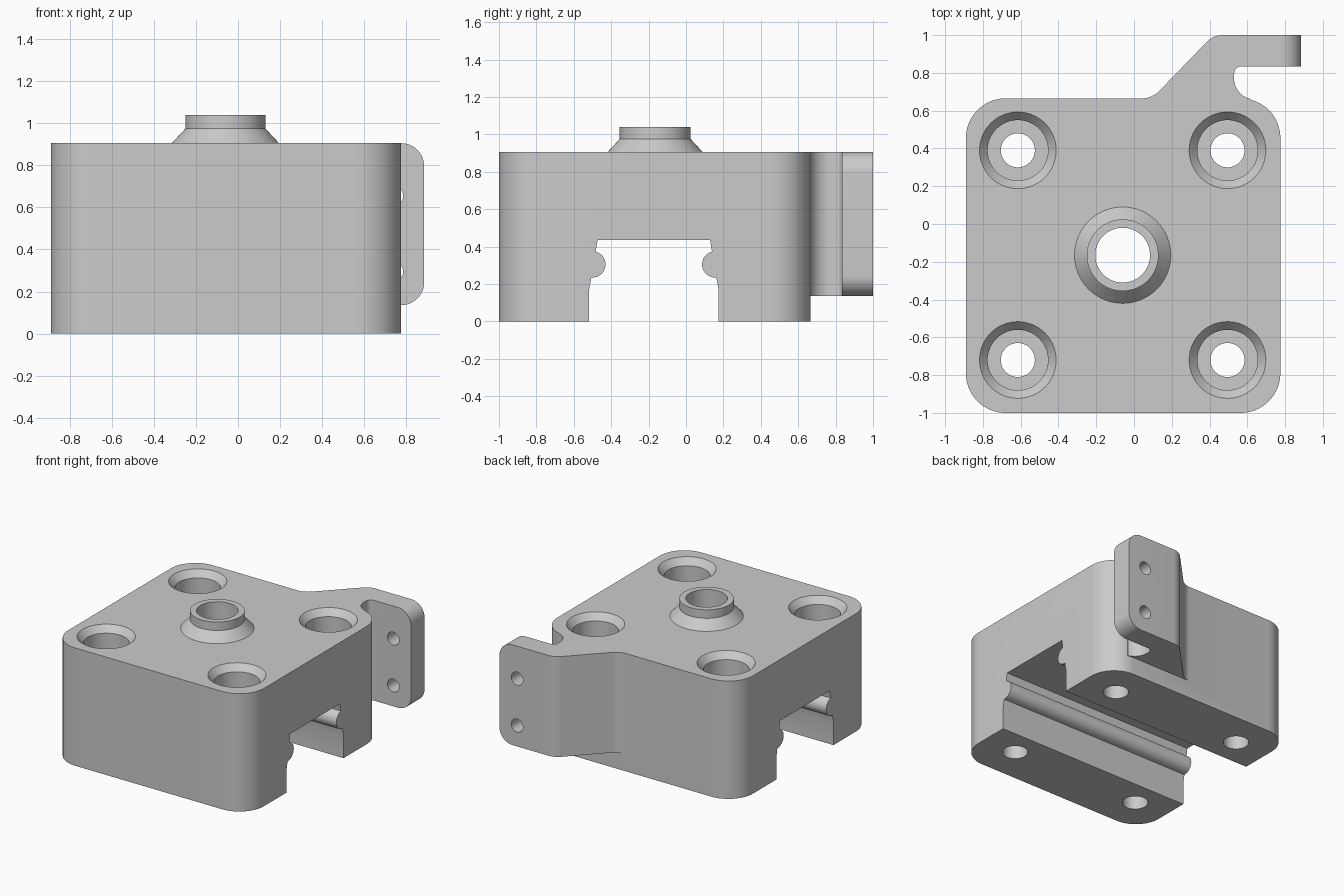
import bpy, bmesh
from math import sin, cos, pi, radians
from mathutils import Vector

if "Cube" in bpy.data.objects:
    bpy.data.objects.remove(bpy.data.objects["Cube"], do_unlink=True)

grey = bpy.data.materials.new("plain grey")
grey.use_nodes = True
grey.diffuse_color = (0.6, 0.6, 0.6, 1)
grey.node_tree.nodes["Principled BSDF"].inputs["Base Color"].default_value = (0.6, 0.6, 0.6, 1)

AXES = {"z": lambda a, b, h: (a, b, h),
        "x": lambda a, b, h: (h, a, b),
        "y": lambda a, b, h: (a, h, b)}


def make(name, bm):
    bmesh.ops.recalc_face_normals(bm, faces=bm.faces)
    mesh = bpy.data.meshes.new(name)
    bm.to_mesh(mesh)
    bm.free()
    mesh.materials.append(grey)
    ob = bpy.data.objects.new(name, mesh)
    bpy.context.collection.objects.link(ob)
    return ob


def loft(rings):
    """Closed solid through a list of equal-length point rings."""
    bm = bmesh.new()
    rows = [[bm.verts.new(p) for p in ring] for ring in rings]
    n = len(rows[0])
    for lo, hi in zip(rows, rows[1:]):
        for i in range(n):
            j = (i + 1) % n
            bm.faces.new((lo[i], lo[j], hi[j], hi[i]))
    bm.faces.new(rows[0][::-1])
    bm.faces.new(rows[-1])
    return bm


def prism(points, axis, low, high):
    return loft([[AXES[axis](a, b, h) for a, b in points] for h in (low, high)])


def lathe(profile, centre, axis="z", steps=64):
    ring = [(cos(2 * pi * i / steps), sin(2 * pi * i / steps)) for i in range(steps)]
    return loft([[AXES[axis](centre[0] + r * c, centre[1] + r * s, h) for c, s in ring]
                 for r, h in profile])


def arc(cx, cy, r, start, end, steps=16):
    angles = [radians(start + (end - start) * i / steps) for i in range(steps + 1)]
    return [(cx + r * cos(t), cy + r * sin(t)) for t in angles]


def fillet(before, corner, after, reach, steps=8):
    """Rounded corner that starts and ends a given distance from the corner."""
    c = Vector(corner)
    a = c + (Vector(before) - c).normalized() * reach
    b = c + (Vector(after) - c).normalized() * reach
    return [tuple(a * (1 - t) ** 2 + c * 2 * t * (1 - t) + b * t * t)
            for t in (i / steps for i in range(steps + 1))]


def combine(target, tool, operation):
    mod = target.modifiers.new("combine", "BOOLEAN")
    mod.object, mod.operation, mod.solver = tool, operation, "EXACT"
    bpy.context.view_layer.update()
    result = target.evaluated_get(bpy.context.evaluated_depsgraph_get())
    mesh = bpy.data.meshes.new_from_object(result)
    target.modifiers.clear()
    target.data = mesh
    bpy.data.objects.remove(tool, do_unlink=True)


LEFT, RIGHT, FRONT, BACK, TOP = -0.89, 0.775, -1.0, 0.665, 0.905
R = 0.21

# Main block with rounded upright corners
outline = (arc(RIGHT - R, BACK - R, R, 0, 90) + arc(LEFT + R, BACK - R, R, 90, 180)
           + arc(LEFT + R, FRONT + R, R, 180, 270) + arc(RIGHT - R, FRONT + R, R, 270, 360))
block = make("carriage_block", prism(outline, "z", 0, TOP))

# Side bracket with a slanted back and a hooked tab
root, elbow, end = (0.095, 0.664), (0.42, 1.0), (0.885, 1.0)
shape = [(0.0, 0.6)] + fillet((0.0, 0.664), root, elbow, 0.06)
shape += fillet(root, elbow, end, 0.05) + [end, (0.885, 0.835)]
shape += fillet((0.885, 0.835), (0.53, 0.835), (0.53, 0.77), 0.045)
shape += arc(0.64, 0.77, 0.11, 180, 256) + [(0.6, 0.6)]
bm = prism(shape, "z", 0.135, TOP)
tips = [e for e in bm.edges if all(v.co.x > 0.88 for v in e.verts)
        and abs(e.verts[0].co.z - e.verts[1].co.z) < 0.01]
bmesh.ops.bevel(bm, geom=tips, offset=0.11, segments=12, profile=0.5, affect="EDGES")
bracket = make("bracket", bm)
for z in (0.295, 0.655):
    combine(bracket, make("tab_hole", lathe([(0.05, 0.7), (0.05, 1.1)], (0.735, z), "y", 32)),
            "DIFFERENCE")
combine(block, bracket, "UNION")

# Conical collar on top
hub = (-0.06, -0.165)
collar = [(0.255, 0.8), (0.255, TOP), (0.19, 0.975), (0.19, 1.04)]
combine(block, make("collar", lathe(collar, hub)), "UNION")

# Rail channel with a rounded rib along each wall
side = [(-0.518, -0.1), (-0.518, 0.17), (-0.506, 0.235)]
side += arc(-0.5, 0.305, 0.07, -90, 72) + [(-0.483, 0.375), (-0.473, 0.435)]
mid = -0.172
channel = side + [(2 * mid - y, z) for y, z in reversed(side)]
combine(block, make("channel", prism(channel, "x", -1.2, 1.2)), "DIFFERENCE")

# Central bore and four countersunk, counterbored screw holes
combine(block, make("bore", lathe([(0.145, 0.3), (0.145, 1.2)], hub)), "DIFFERENCE")
screw = [(0.09, -0.1), (0.09, 0.4), (0.16, 0.4), (0.16, 0.855), (0.203, TOP), (0.203, 1.1)]
for x in (-0.615, 0.495):
    for y in (-0.72, 0.39):
        combine(block, make("screw_hole", lathe(screw, (x, y))), "DIFFERENCE")

# Smooth the curved walls, keep the edges crisp
for ob in bpy.context.selected_objects:
    ob.select_set(False)
block.select_set(True)
bpy.context.view_layer.objects.active = block
bpy.ops.object.shade_smooth_by_angle(angle=radians(25))
